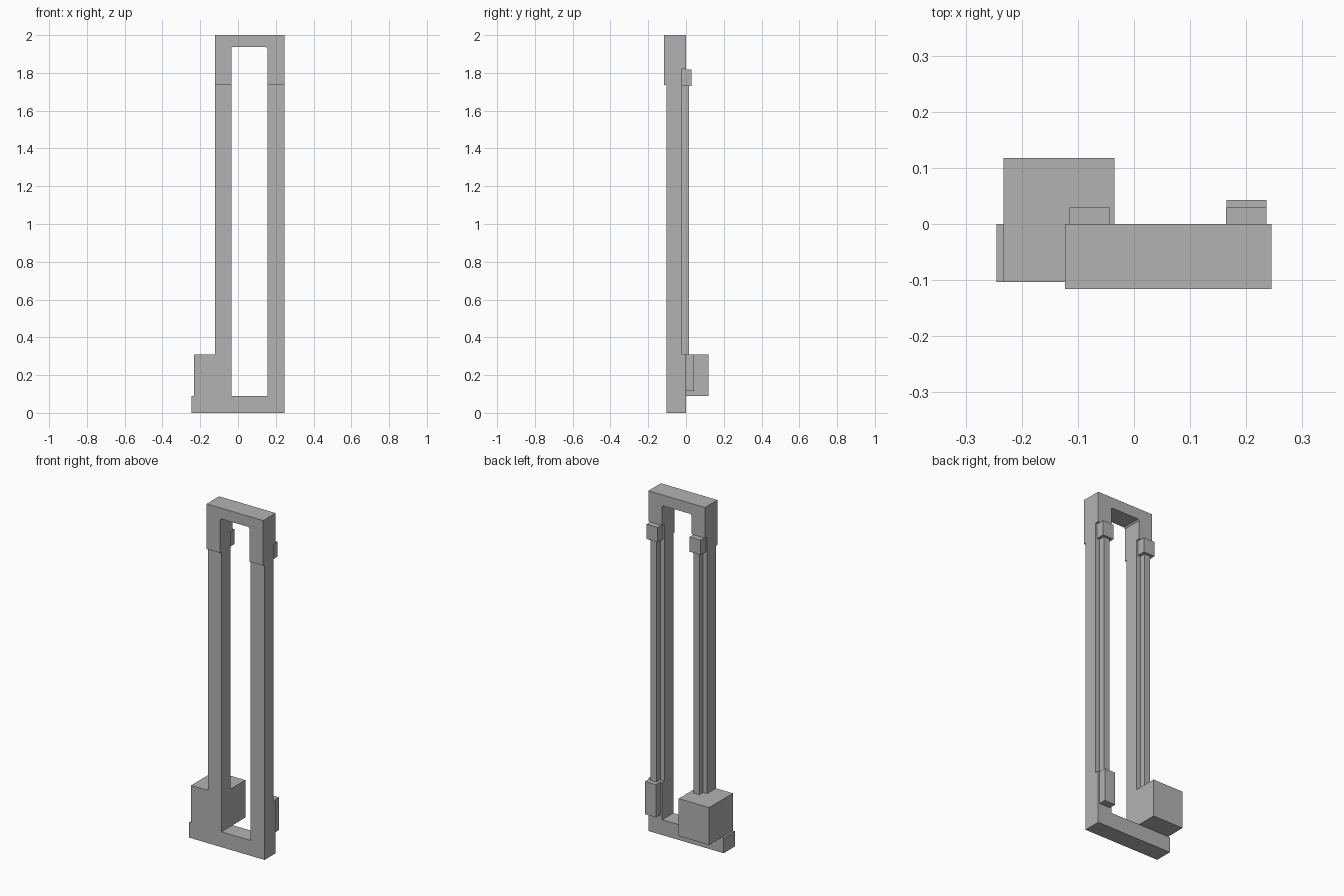
import bpy, bmesh

cube = bpy.data.objects.get("Cube")
if cube:
    bpy.data.objects.remove(cube, do_unlink=True)

COLOUR = (0.45, 0.45, 0.45, 1)
grey = bpy.data.materials.new("plain grey")
grey.use_nodes = True
grey.diffuse_color = COLOUR
grey.node_tree.nodes["Principled BSDF"].inputs["Base Color"].default_value = COLOUR


def extrude(name, profile, y0, y1):
    """Extrude an (x, z) outline from y0 to y1."""
    bm = bmesh.new()
    face = bm.faces.new([bm.verts.new((x, y0, z)) for x, z in profile])
    out = bmesh.ops.extrude_face_region(bm, geom=[face])
    moved = [v for v in out["geom"] if isinstance(v, bmesh.types.BMVert)]
    bmesh.ops.translate(bm, verts=moved, vec=(0, y1 - y0, 0))
    bmesh.ops.recalc_face_normals(bm, faces=bm.faces)
    mesh = bpy.data.meshes.new(name)
    bm.to_mesh(mesh)
    bm.free()
    mesh.materials.append(grey)
    obj = bpy.data.objects.new(name, mesh)
    bpy.context.collection.objects.link(obj)
    return obj


def box(name, x0, x1, y0, y1, z0, z1):
    return extrude(name, [(x0, z0), (x1, z0), (x1, z1), (x0, z1)], y0, y1)


OUT, IN_L, IN_R, OUT_R = 0.245, 0.155, -0.035, -0.123   # post edges along x
HEAD, RECESS = 1.735, -0.02
BOX_X, BOX_TOP, SILL = -0.233, 0.31, 0.09

# Posts, sill and the front of the motor box in one outline
frame = extrude("frame", [
    (OUT, 0), (OUT, HEAD), (IN_L, HEAD), (IN_L, SILL), (IN_R, SILL),
    (IN_R, HEAD), (OUT_R, HEAD), (OUT_R, BOX_TOP), (BOX_X, BOX_TOP),
    (BOX_X, SILL), (-OUT, SILL), (-OUT, 0)], -0.103, 0)

# Thicker head with slightly clipped inner corners
c, TOP_IN = 0.008, 1.937
head = extrude("head", [
    (OUT, HEAD), (OUT, 2), (OUT_R, 2), (OUT_R, HEAD), (IN_R, HEAD),
    (IN_R, TOP_IN - c), (IN_R + c, TOP_IN), (IN_L - c, TOP_IN),
    (IN_L, TOP_IN - c), (IN_L, HEAD)], -0.116, 0)

# Box behind the right post
box("rear_box", BOX_X, IN_R, 0, 0.118, SILL, BOX_TOP)

# Rails and clips, set in a recess at the back of each post
for side, x in (("left", 0.2), ("right", -0.079)):
    cutter = box(side + "_recess_cutter", x - 0.06, x + 0.06, RECESS, 0.05, BOX_TOP, 1.82)
    cutter.hide_render = True
    cutter.hide_viewport = True
    for part in (frame, head):
        mod = part.modifiers.new(side + "_recess", 'BOOLEAN')
        mod.operation = 'DIFFERENCE'
        mod.solver = 'EXACT'
        mod.object = cutter
    box(side + "_rail", x - 0.019, x + 0.019, RECESS, 0.015, BOX_TOP, 1.735)
    box(side + "_top_clip", x - 0.036, x + 0.036, RECESS, 0.029, 1.73, 1.817)

# Lower holder on the left post
box("left_lower_clip", 0.165, 0.236, 0, 0.043, 0.117, BOX_TOP)
